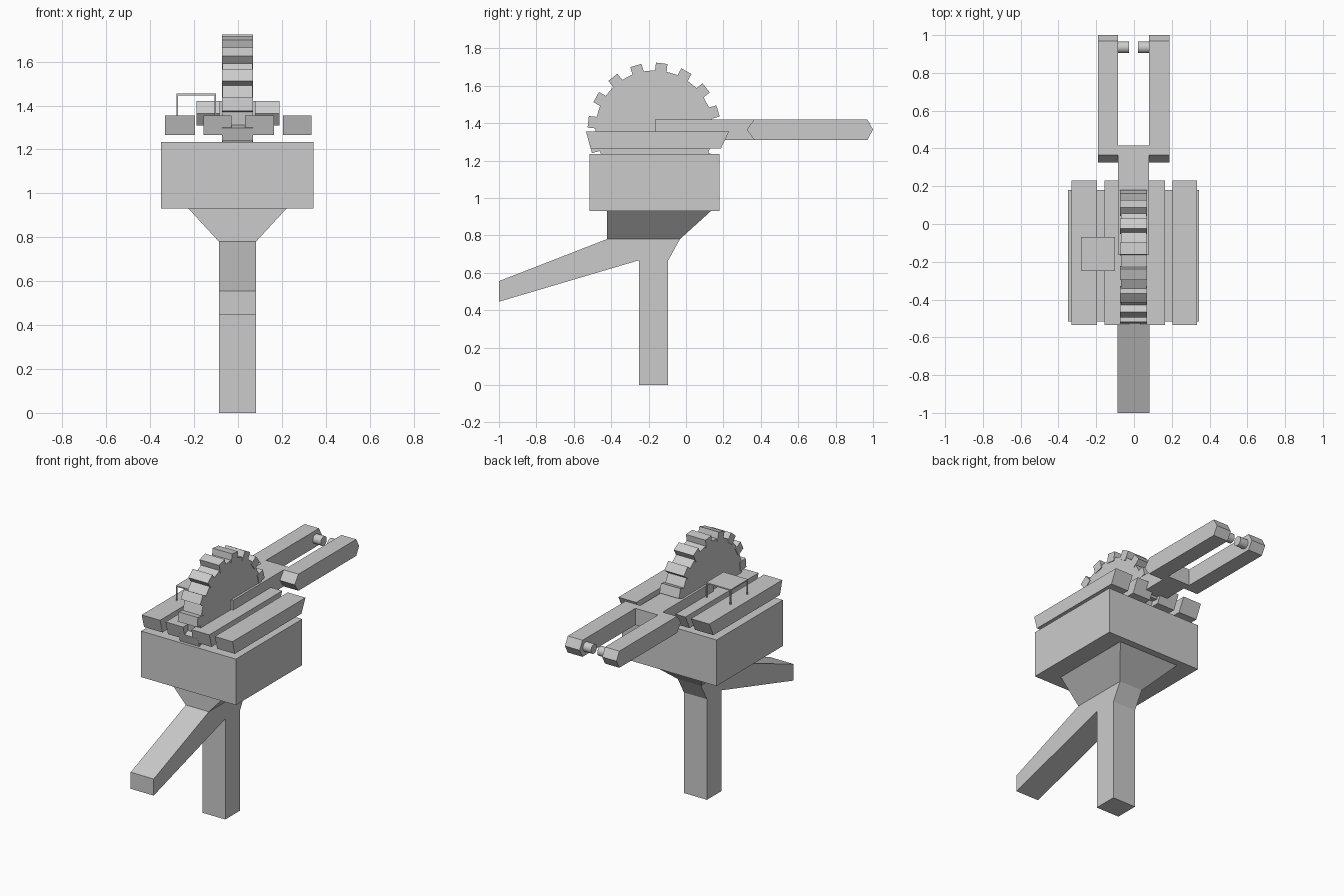
import bpy, bmesh, math
from mathutils import Matrix, Vector

old = bpy.data.objects.get("Cube")
if old:
    bpy.data.objects.remove(old, do_unlink=True)

grey = bpy.data.materials.new("plain grey")
grey.use_nodes = True
GREY = (0.6, 0.6, 0.6, 1)
grey.diffuse_color = GREY
grey.node_tree.nodes["Principled BSDF"].inputs["Base Color"].default_value = GREY


def finish(name, bm):
    bmesh.ops.recalc_face_normals(bm, faces=bm.faces)
    me = bpy.data.meshes.new(name)
    bm.to_mesh(me)
    bm.free()
    me.materials.append(grey)
    ob = bpy.data.objects.new(name, me)
    bpy.context.collection.objects.link(ob)
    return ob


def loft(bm, ring_a, ring_b):
    """Closed solid between two matching rings."""
    a = [bm.verts.new(p) for p in ring_a]
    b = [bm.verts.new(p) for p in ring_b]
    bm.faces.new(a)
    bm.faces.new(b)
    for i in range(len(a)):
        j = (i + 1) % len(a)
        bm.faces.new((a[i], a[j], b[j], b[i]))


def side_profile(name, x0, x1, pts):
    """Side outline of (y, z) points, extruded along x."""
    bm = bmesh.new()
    loft(bm, [(x0, y, z) for y, z in pts], [(x1, y, z) for y, z in pts])
    return finish(name, bm)


def rect(x0, x1, y0, y1, z):
    return [(x0, y0, z), (x1, y0, z), (x1, y1, z), (x0, y1, z)]


def box(name, x0, x1, y0, y1, z0, z1):
    bm = bmesh.new()
    loft(bm, rect(x0, x1, y0, y1, z0), rect(x0, x1, y0, y1, z1))
    return finish(name, bm)


# Body and the tapered neck below it
box("body", -0.35, 0.345, -0.515, 0.18, 0.93, 1.235)
bm = bmesh.new()
loft(bm, rect(-0.087, 0.082, -0.422, -0.032, 0.78),
     rect(-0.225, 0.22, -0.422, 0.134, 0.93))
finish("neck", bm)

# Forked stand: upright leg and slanted leg
side_profile("stand", -0.087, 0.082, [
    (-0.422, 0.78), (-1, 0.555), (-1, 0.445), (-0.25, 0.667),
    (-0.25, 0), (-0.095, 0), (-0.095, 0.667), (-0.032, 0.78)])

# Four deck slats with slanted ends
SLAT = [(-0.535, 1.355), (0.23, 1.355), (0.187, 1.265), (-0.51, 1.265)]
for i, (x0, x1) in enumerate([(-0.332, -0.197), (-0.157, -0.029),
                              (0.032, 0.164), (0.204, 0.334)]):
    side_profile(f"slat_{i + 1}", x0, x1, SLAT)

# Toothed wheel
CY, CZ, R_IN, R_OUT = -0.17, 1.367, 0.315, 0.355
bm = bmesh.new()
ring = [(CY + R_IN * math.cos(a), CZ + R_IN * math.sin(a))
        for a in (math.tau * i / 32 for i in range(32))]
loft(bm, [(-0.07, y, z) for y, z in ring], [(0.065, y, z) for y, z in ring])
finish("wheel", bm)

bm = bmesh.new()
for k in range(16):
    a = math.radians(16 + 22.5 * k)
    out = Vector((math.cos(a), math.sin(a)))
    side = Vector((-out.y, out.x)) * 0.031
    tooth = [Vector((CY, CZ)) + out * r + side * s
             for r, s in ((R_IN - 0.02, -1), (R_OUT, -1), (R_OUT, 1), (R_IN - 0.02, 1))]
    loft(bm, [(-0.074, p.x, p.y) for p in tooth], [(0.069, p.x, p.y) for p in tooth])
finish("wheel_teeth", bm)

# Arm with two prongs, pointed at both ends
box("arm", -0.085, 0.08, -0.165, 0.415, 1.31, 1.42)
PRONG = [(0.365, 1.42), (0.97, 1.42), (1, 1.365),
         (0.97, 1.31), (0.365, 1.31), (0.325, 1.365)]
for name, x0, x1 in (("right", -0.19, -0.085), ("left", 0.08, 0.188)):
    side_profile(name + "_prong", x0, x1, PRONG)

# Pegs facing each other at the prong tips
for name, x in (("right", -0.058), ("left", 0.053)):
    bm = bmesh.new()
    bmesh.ops.create_cone(bm, cap_ends=True, segments=24, radius1=0.031,
                          radius2=0.031, depth=0.065,
                          matrix=Matrix.Translation((x, 0.935, 1.365))
                          @ Matrix.Rotation(math.pi / 2, 4, "Y"))
    peg = finish(name + "_peg", bm)
    bpy.context.view_layer.objects.active = peg
    peg.select_set(True)
    bpy.ops.object.shade_smooth_by_angle()
    peg.select_set(False)

# Small raised table on thin legs
box("table_top", -0.28, -0.1, -0.25, -0.068, 1.447, 1.455)
for i, x in enumerate((-0.28, -0.107)):
    for j, y in enumerate((-0.25, -0.075)):
        box(f"table_leg_{i}{j}", x, x + 0.007, y, y + 0.007, 1.35, 1.45)
